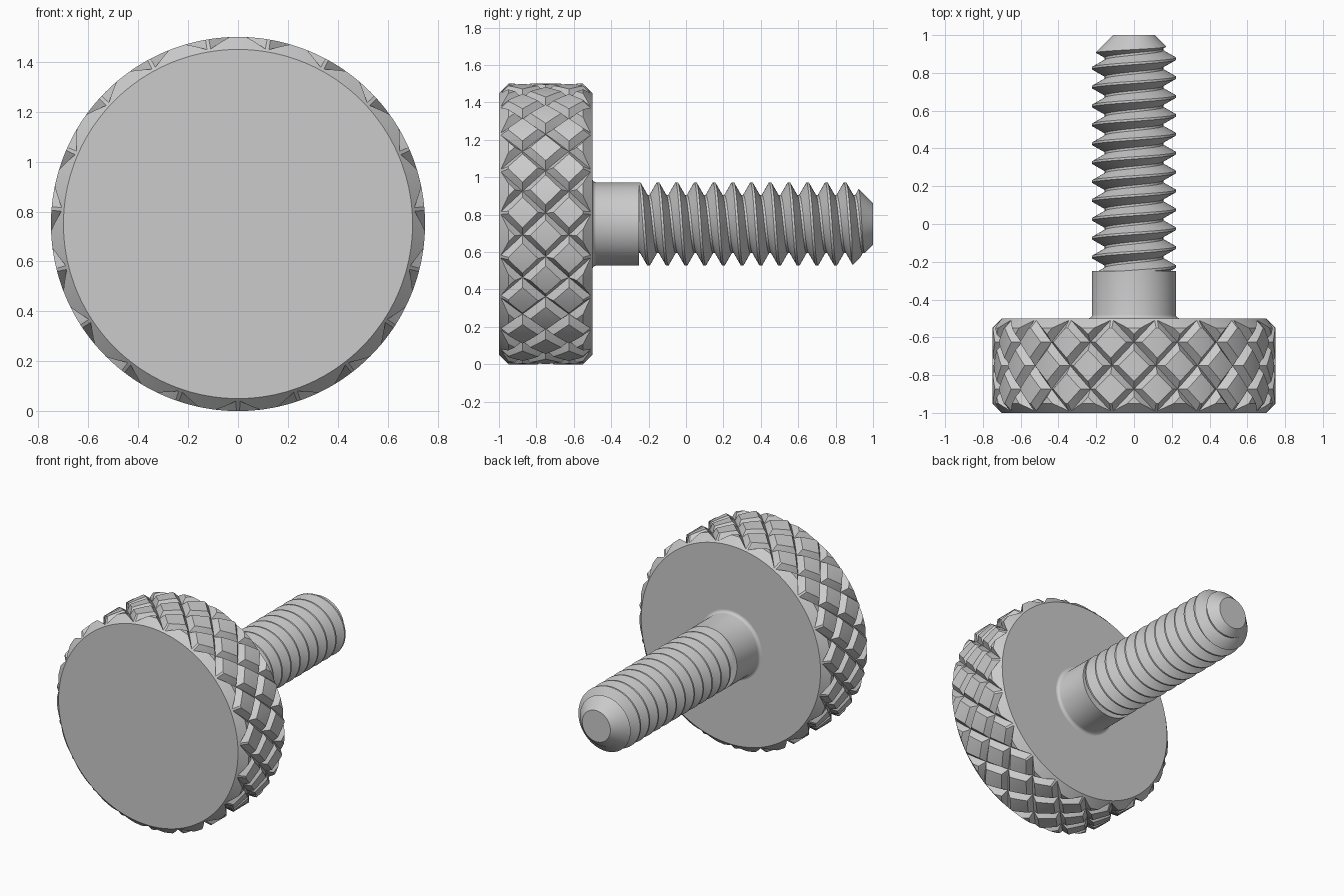
import bpy, bmesh, math
from mathutils import Vector

if "Cube" in bpy.data.objects:
    bpy.data.objects.remove(bpy.data.objects["Cube"])

TAU = math.tau
ZC = 0.75          # height of the screw axis


def pos(phi, r, y):
    """Point around the screw axis (phi = 0 is straight up)."""
    return Vector((r * math.sin(phi), y, ZC + r * math.cos(phi)))


def finish(bm, name):
    bmesh.ops.recalc_face_normals(bm, faces=bm.faces[:])
    me = bpy.data.meshes.new(name)
    bm.to_mesh(me)
    bm.free()
    ob = bpy.data.objects.new(name, me)
    bpy.context.collection.objects.link(ob)
    return ob


def lathe(name, profile, n):
    """Solid of revolution from (radius, y) points, capped at both ends."""
    bm = bmesh.new()
    rings = [[bm.verts.new(pos(TAU * i / n, r, y)) for i in range(n)] for r, y in profile]
    for a, b in zip(rings, rings[1:]):
        for i in range(n):
            k = (i + 1) % n
            bm.faces.new((a[i], a[k], b[k], b[i]))
    bm.faces.new(rings[0])
    bm.faces.new(rings[-1])
    return finish(bm, name)


def smooth(ob, angle):
    bpy.ops.object.select_all(action='DESELECT')
    ob.select_set(True)
    bpy.context.view_layer.objects.active = ob
    bpy.ops.object.shade_smooth_by_angle(angle=math.radians(angle))


def trim(ob, envelope):
    """Keep only the part of ob inside the envelope."""
    bpy.context.view_layer.objects.active = ob
    m = ob.modifiers.new("trim", 'BOOLEAN')
    m.operation, m.solver, m.object = 'INTERSECT', 'EXACT', envelope
    bpy.ops.object.modifier_apply(modifier=m.name)
    bpy.data.objects.remove(envelope)


# Knurled head: lattice whose diagonals follow the two groove directions
GROOVES, SUB, HALF, DEPTH, R = 19, 12, 2, 0.04, 0.75
N = GROOVES * SUB
STEP = TAU / N
ROWS = 13


def knurl(i, j):
    d = min(min(s % SUB, SUB - s % SUB) for s in (i + j, i - j))
    r = R - DEPTH * max(0, 1 - d / HALF)
    return pos((i + SUB / 2) * STEP, r, -0.75 + j * STEP * R)


bm = bmesh.new()
rows = [[bm.verts.new(knurl(i, j)) for i in range(N)] for j in range(-ROWS, ROWS + 1)]
for q, (a, b) in enumerate(zip(rows, rows[1:])):
    for i in range(N):
        k = (i + 1) % N
        c = bm.verts.new(knurl(i + 0.5, q - ROWS + 0.5))
        loop = (a[i], a[k], b[k], b[i])
        for s in range(4):
            bm.faces.new((loop[s], loop[(s + 1) % 4], c))
for ring in (rows[0], rows[-1]):
    c = bm.verts.new((0, ring[0].co.y, ZC))
    for i in range(N):
        bm.faces.new((ring[i], ring[(i + 1) % N], c))
head = finish(bm, "knurled_head")
trim(head, lathe("head_envelope", [(0.7, -1), (0.8, -0.9), (0.8, -0.6), (0.7, -0.5)], 180))
smooth(head, 20)

# Plain shank with a small fillet where it meets the head
fillet = [(0.2425 - 0.02 * math.sin(t * math.pi / 8), -0.48 - 0.02 * math.cos(t * math.pi / 8))
          for t in range(5)]
shank = lathe("shank", [(0.2425, -0.52)] + fillet + [(0.2225, -0.25)], 96)
smooth(shank, 30)

# Thread: V profile swept along a helix, then trimmed to length with a conical tip
PITCH, SEG = 0.1, 72
PROFILE = [(0.155, 0), (0.155, 0.012), (0.2225, 0.05), (0.2225, 0.062), (0.155, 0.1)]
bm = bmesh.new()
strip = []
for i in range(-4 * SEG, 12 * SEG + 1):
    phi = TAU * i / SEG
    strip.append([bm.verts.new(pos(phi, r, PITCH * i / SEG + y - 0.006)) for r, y in PROFILE])
for a, b in zip(strip, strip[1:]):
    for k in range(len(PROFILE) - 1):
        bm.faces.new((a[k], b[k], b[k + 1], a[k + 1]))
bmesh.ops.remove_doubles(bm, verts=bm.verts[:], dist=1e-5)
poles = {s: bm.verts.new((0, y, ZC)) for s, y in ((0, -0.5), (1, 1.4))}
for e in [e for e in bm.edges if e.is_boundary]:
    bm.faces.new((*e.verts, poles[int(e.verts[0].co.y > 0.4)]))
thread = finish(bm, "thread")
trim(thread, lathe("thread_envelope", [(0.3, -0.27), (0.3, 0.81), (0.11, 1)], 96))
smooth(thread, 25)
